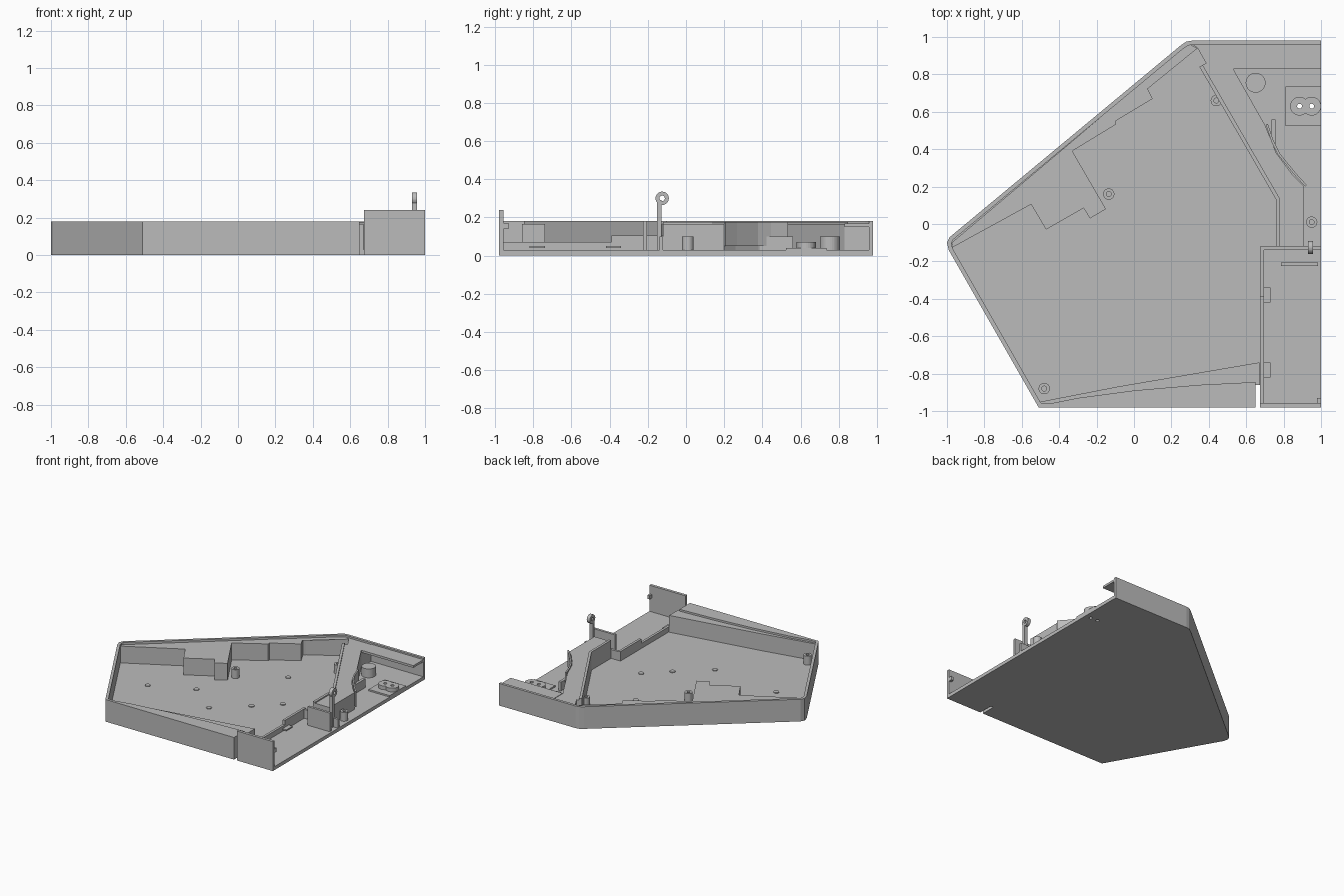
import bpy, bmesh, math
from mathutils import Vector

cube = bpy.data.objects.get("Cube")
if cube:
    bpy.data.objects.remove(cube, do_unlink=True)

grey = bpy.data.materials.new("plain grey")
grey.use_nodes = True
colour = (0.5, 0.5, 0.5, 1)
grey.diffuse_color = colour
grey.node_tree.nodes["Principled BSDF"].inputs["Base Color"].default_value = colour


def finish(name, bm):
    bmesh.ops.recalc_face_normals(bm, faces=bm.faces)
    mesh = bpy.data.meshes.new(name)
    bm.to_mesh(mesh)
    bm.free()
    mesh.materials.append(grey)
    ob = bpy.data.objects.new(name, mesh)
    bpy.context.scene.collection.objects.link(ob)
    return ob


def prism(name, pts, z0, z1):
    bm = bmesh.new()
    face = bm.faces.new([bm.verts.new((x, y, z0)) for x, y in pts])
    res = bmesh.ops.extrude_face_region(bm, geom=[face])
    top = [v for v in res["geom"] if isinstance(v, bmesh.types.BMVert)]
    bmesh.ops.translate(bm, verts=top, vec=(0, 0, z1 - z0))
    return finish(name, bm)


def box(name, x0, x1, y0, y1, z0, z1):
    return prism(name, [(x0, y0), (x1, y0), (x1, y1), (x0, y1)], z0, z1)


def wall(name, path, t, z0, z1):
    """Upright strip along a path, thickened to the right-hand side."""
    pts = [Vector(p) for p in path]
    dirs = [(b - a).normalized() for a, b in zip(pts, pts[1:])]
    inner = []
    for i, p in enumerate(pts):
        a, b = dirs[max(i - 1, 0)], dirs[min(i, len(dirs) - 1)]
        na, nb = Vector((a.y, -a.x)), Vector((b.y, -b.x))
        m = (na + nb).normalized()
        inner.append(p + m * t / m.dot(na))
    return prism(name, pts + inner[::-1], z0, z1)


def tube(name, loc, r, hole, h, sideways=False, n=32):
    """Ring-shaped post, upright or lying along x."""
    bm = bmesh.new()
    rings = []
    for rad, z in ((r, 0), (r, h), (hole, h), (hole, 0)):
        ring = []
        for k in range(n):
            a = math.tau * k / n
            ring.append(bm.verts.new((rad * math.cos(a), rad * math.sin(a), z)))
        rings.append(ring)
    for a, b in zip(rings, rings[1:] + rings[:1]):
        for k in range(n):
            j = (k + 1) % n
            bm.faces.new((a[k], a[j], b[j], b[k]))
    ob = finish(name, bm)
    ob.location = loc
    if sideways:
        ob.rotation_euler.y = math.pi / 2
    return ob


def disc(name, x, y, r, z0, z1, n=32):
    pts = [(x + r * math.cos(math.tau * k / n), y + r * math.sin(math.tau * k / n))
           for k in range(n)]
    return prism(name, pts, z0, z1)


FLOOR, LEDGE, RIM = 0.028, 0.165, 0.18

# Outer shell: floor plate and rim wall
rim = [(0.65, -0.98), (-0.51, -0.98), (-0.99, -0.14), (-1, -0.1), (-0.985, -0.07),
       (0.25, 0.955), (0.28, 0.975), (0.31, 0.98), (1, 0.98)]
floor = prism("floor", rim + [(1, -0.98), (0.675, -0.98), (0.675, -0.86), (0.65, -0.86)],
              0, FLOOR)
wall("rim_wall", rim, 0.022, 0, RIM)

# Stepped block behind the slanted rear wall
prism("stepped_block", [(-0.975, -0.1), (-0.97, -0.125), (-0.55, 0.105), (-0.47, -0.03),
                        (-0.27, 0.085), (-0.235, 0.03), (-0.15, 0.08), (-0.33, 0.39),
                        (-0.1, 0.53), (-0.1, 0.55), (0.1, 0.67), (0.05, 0.765),
                        (0.34, 0.94), (0.29, 0.965)], 0.01, LEDGE)

# Thickened front wall with a raised lip
prism("front_ledge", [(-0.5, -0.97), (-0.5, -0.95), (-0.09, -0.87), (0.67, -0.74),
                      (0.67, -0.86), (0.65, -0.86), (0.65, -0.97)], 0.01, LEDGE)
prism("front_lip", [(-0.5, -0.97), (-0.3, -0.93), (0, -0.89), (0.35, -0.86),
                    (0.65, -0.845), (0.65, -0.97)], 0.01, RIM)

# Diagonal ridge, its rail and the rear shelf
prism("diagonal_ridge", [(0.3, 0.97), (0.34, 0.94), (0.385, 0.86), (0.35, 0.84),
                         (0.76, 0.13), (0.76, -0.12), (0.91, -0.12), (0.91, 0.2),
                         (0.85, 0.26), (0.76, 0.38), (0.7, 0.53), (0.53, 0.83),
                         (0.53, 0.97)], 0.01, LEDGE)
wall("ridge_rail", [(0.35, 0.84), (0.76, 0.13), (0.76, -0.12)], -0.02, 0.01, 0.175)
box("rear_shelf", 0.53, 1, 0.83, 0.97, 0.15, LEDGE + 0.003)

# Leaf clip against the ridge
wall("leaf_clip", [(0.705, 0.53), (0.735, 0.44), (0.77, 0.37), (0.86, 0.26), (0.915, 0.2)],
     -0.012, 0.05, 0.175)
box("clip_backstop", 0.735, 0.757, 0.37, 0.56, 0.01, 0.1)

# Front compartment
box("compartment_front", 0.675, 1, -0.98, -0.957, 0, 0.24)
box("compartment_end_post", 0.978, 1, -0.96, -0.93, 0.14, 0.17)
box("divider_low", 0.675, 0.695, -0.96, -0.39, 0.01, 0.07)
box("divider_high", 0.675, 0.695, -0.39, -0.12, 0.01, 0.105)
box("compartment_back", 0.675, 1, -0.14, -0.12, 0.01, 0.1)
box("upright_plate", 0.785, 0.985, -0.225, -0.205, 0.01, RIM)
for y in (-0.78, -0.38):
    box("divider_tab", 0.69, 0.73, y - 0.04, y + 0.04, 0.04, 0.05)

# Hook with an eye
box("hook_stem", 0.93, 0.958, -0.152, -0.128, 0.01, 0.29)
tube("hook_eye", (0.93, -0.125, 0.3), 0.035, 0.014, 0.028, sideways=True)

# Screw bosses and small studs
for x, y in ((0.44, 0.66), (-0.135, 0.16), (-0.48, -0.88), (0.95, 0.01)):
    tube("screw_boss", (x, y, 0.01), 0.03, 0.013, 0.09)
for x, y in ((0.19, 0.375), (0.425, -0.03), (0.255, -0.19), (-0.245, -0.185),
             (-0.58, -0.335), (0.015, -0.395)):
    disc("floor_stud", x, y, 0.021, 0.01, 0.034)
disc("round_pad", 0.65, 0.755, 0.053, 0.01, 0.1)

# Socket plate with two through holes
plate = box("socket_plate", 0.81, 1, 0.525, 0.735, 0.01, 0.04)
tubes = ((0.885, 0.63), (0.95, 0.63))
for x, y in tubes:
    tube("socket_ring", (x, y, 0.02), 0.05, 0.013, 0.05)
    cutter = disc("hole_cutter", x, y, 0.013, -0.1, 0.3)
    cutter.hide_render = True
    cutter.hide_viewport = True
    for part in (floor, plate):
        cut = part.modifiers.new("hole", "BOOLEAN")
        cut.operation = "DIFFERENCE"
        cut.solver = "EXACT"
        cut.object = cutter
